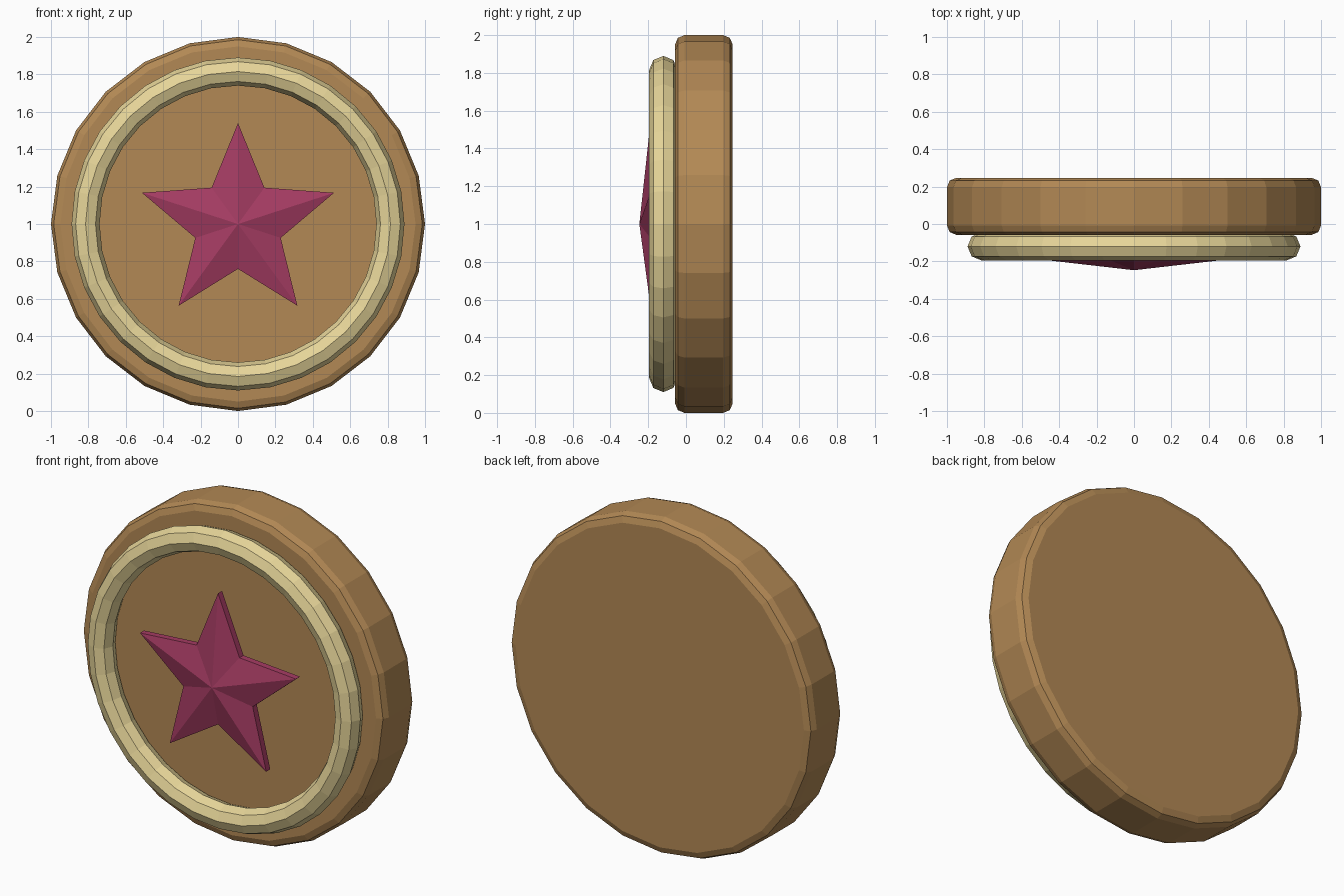
import bpy, bmesh, math

if "Cube" in bpy.data.objects:
    bpy.data.objects.remove(bpy.data.objects["Cube"])


def material(name, color):
    m = bpy.data.materials.new(name)
    m.diffuse_color = (*color, 1)
    m.use_nodes = True
    m.node_tree.nodes["Principled BSDF"].inputs["Base Color"].default_value = m.diffuse_color
    return m


wood = material("brown", (0.45, 0.25, 0.09))
gold = material("pale_gold", (0.80, 0.67, 0.32))
red = material("crimson", (0.38, 0.045, 0.125))
FACING = (math.radians(90), 0, 0)

# Thick round body with rounded rims
bpy.ops.mesh.primitive_cylinder_add(vertices=24, radius=1, depth=0.305,
                                    location=(0, 0.0945, 1), rotation=FACING)
body = bpy.context.object
body.name = "disc_body"
body.data.materials.append(wood)
bevel = body.modifiers.new("rim_bevel", "BEVEL")
bevel.width = 0.05
bevel.segments = 2
bevel.limit_method = "ANGLE"
bevel.angle_limit = math.radians(40)

# Raised ring on the front
bpy.ops.mesh.primitive_torus_add(major_segments=32, minor_segments=8,
                                 major_radius=0.815, minor_radius=0.075,
                                 location=(0, -0.12, 1), rotation=FACING)
ring = bpy.context.object
ring.name = "front_ring"
ring.data.materials.append(gold)

# Faceted star: thin side walls, peaked front, flat back
bm = bmesh.new()
front, back = [], []
for i in range(10):
    r = 0.54 if i % 2 == 0 else 0.24
    a = i * math.pi / 5
    x, z = r * math.sin(a), 1 + r * math.cos(a)
    front.append(bm.verts.new((x, -0.188, z)))
    back.append(bm.verts.new((x, -0.15, z)))
peak = bm.verts.new((0, -0.247, 1))
for i in range(10):
    j = (i + 1) % 10
    bm.faces.new((peak, front[i], front[j]))
    bm.faces.new((front[i], back[i], back[j], front[j]))
bm.faces.new(back)
bmesh.ops.recalc_face_normals(bm, faces=bm.faces)
mesh = bpy.data.meshes.new("star")
bm.to_mesh(mesh)
bm.free()
mesh.materials.append(red)
star = bpy.data.objects.new("star", mesh)
bpy.context.collection.objects.link(star)
